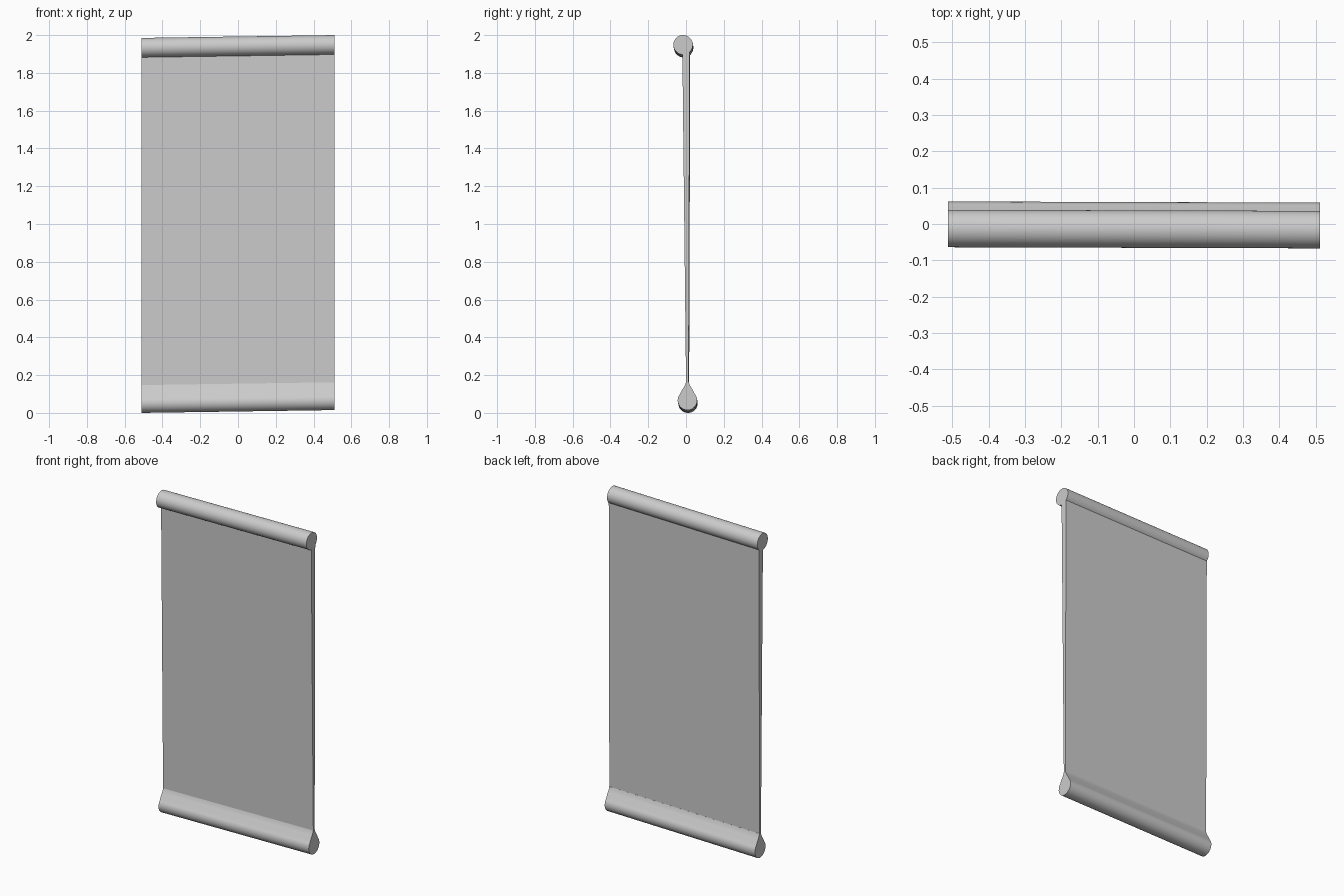
import bpy
import bmesh
from math import cos, sin, radians

cube = bpy.data.objects.get("Cube")
if cube:
    bpy.data.objects.remove(cube)

HALF = 0.512      # half the width along x
SLOPE = 0.0146    # slight rise towards the left end
YAW = -0.003
R = 0.0515        # roll radius
TOP = (-0.014, 1.941)
LOW = (0.009, 0.059)

grey = bpy.data.materials.new("light grey")
grey.use_nodes = True
colour = (0.6, 0.6, 0.6, 1)
grey.diffuse_color = colour
grey.node_tree.nodes["Principled BSDF"].inputs["Base Color"].default_value = colour


def arc(centre, start, end, steps):
    angles = [radians(start + (end - start) * i / steps) for i in range(steps + 1)]
    return [(centre[0] + R * cos(a), centre[1] + R * sin(a)) for a in angles]


def extrude_profile(name, profile):
    """Sweep a closed (y, z) outline along x, following the slope."""
    bm = bmesh.new()
    ends = [[bm.verts.new((x, y + YAW * x, z + SLOPE * x)) for y, z in profile]
            for x in (-HALF, HALF)]
    for end in ends:
        bm.faces.new(end)
    n = len(profile)
    for i in range(n):
        j = (i + 1) % n
        bm.faces.new((ends[0][i], ends[0][j], ends[1][j], ends[1][i]))
    bmesh.ops.recalc_face_normals(bm, faces=bm.faces)
    mesh = bpy.data.meshes.new(name)
    bm.to_mesh(mesh)
    bm.free()
    mesh.materials.append(grey)
    obj = bpy.data.objects.new(name, mesh)
    bpy.context.collection.objects.link(obj)
    bpy.ops.object.select_all(action='DESELECT')
    obj.select_set(True)
    bpy.context.view_layer.objects.active = obj
    bpy.ops.object.shade_smooth_by_angle(angle=radians(35))
    return obj


# Round roll along the top
extrude_profile("top_roll", arc(TOP, 0, 352.5, 47))

# Teardrop roll along the bottom, its neck flowing up into the sheet
neck = [(0.029, 0.054), (0.020, 0.068), (0.012, 0.082), (0.0065, 0.098)]
right_neck = [(LOW[0] + y, LOW[1] + z) for y, z in reversed(neck)]
left_neck = [(LOW[0] - y, LOW[1] + z) for y, z in neck]
extrude_profile("bottom_roll", right_neck + arc(LOW, 40, -220, 40) + left_neck)

# Tapered sheet between the rolls
extrude_profile("sheet", [(0.002, 0.13), (0.015, 0.13), (0.021, 1.93), (-0.018, 1.93)])
